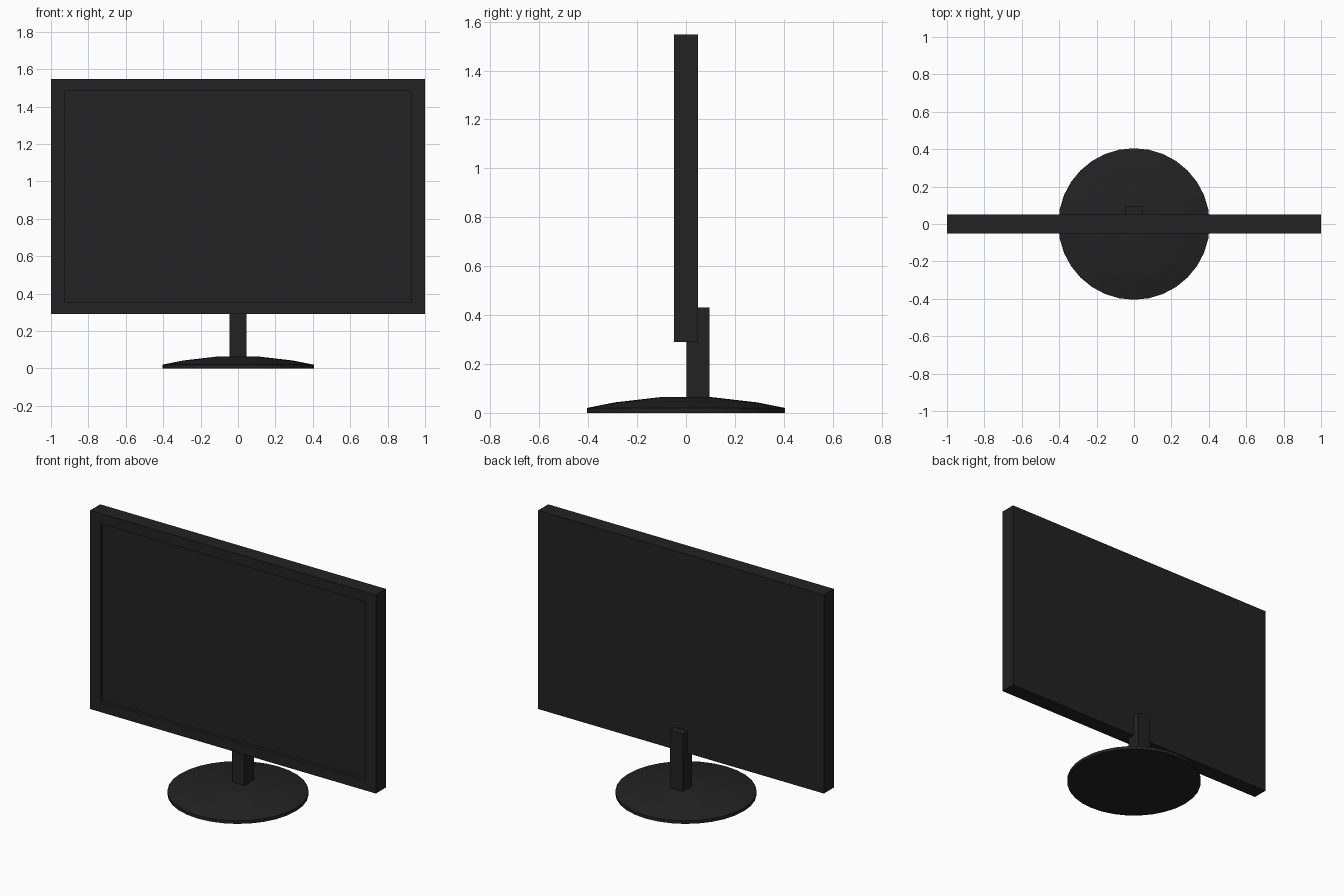
import bpy, bmesh, math
from mathutils import Matrix, Vector

if "Cube" in bpy.data.objects:
    bpy.data.objects.remove(bpy.data.objects["Cube"])

black = bpy.data.materials.new("black_plastic")
black.diffuse_color = (0.016, 0.016, 0.016, 1)
black.use_nodes = True
black.node_tree.nodes["Principled BSDF"].inputs["Base Color"].default_value = black.diffuse_color


def finish(name, bm):
    bmesh.ops.recalc_face_normals(bm, faces=bm.faces)
    mesh = bpy.data.meshes.new(name)
    bm.to_mesh(mesh)
    bm.free()
    mesh.materials.append(black)
    obj = bpy.data.objects.new(name, mesh)
    bpy.context.collection.objects.link(obj)
    return obj


def box(lo, hi):
    lo, hi = Vector(lo), Vector(hi)
    bm = bmesh.new()
    bmesh.ops.create_cube(bm, size=1, matrix=Matrix.Translation((lo + hi) / 2)
                          @ Matrix.Diagonal((*(hi - lo), 1)))
    bm.normal_update()
    return bm


# Display panel: slab with a bezel around a recessed screen
bm = box((-1, -0.05, 0.29), (1, 0.05, 1.547))
front = min(bm.faces, key=lambda f: f.calc_center_median().y)
bmesh.ops.inset_region(bm, faces=[front], thickness=0.05)
mid = front.calc_center_median()
for v in front.verts:
    v.co.x = math.copysign(0.928, v.co.x)
    v.co.z = mid.z + math.copysign(0.564, v.co.z - mid.z)
screen = bmesh.ops.extrude_discrete_faces(bm, faces=[front])["faces"][0]
bmesh.ops.translate(bm, verts=screen.verts, vec=(0, 0.02, 0))
finish("display_panel", bm)

# Neck: upright post overlapping the back of the panel
finish("neck", box((-0.045, 0.002, 0.04), (0.045, 0.096, 0.43)))

# Base: shallow domed disc lathed from a profile
bm = bmesh.new()
profile = [(0, 0), (0.405, 0), (0.405, 0.02), (0.29, 0.043), (0.1, 0.065), (0, 0.065)]
verts = [bm.verts.new((r, 0, z)) for r, z in profile]
edges = [bm.edges.new(pair) for pair in zip(verts, verts[1:])]
bmesh.ops.spin(bm, geom=verts + edges, cent=(0, 0, 0), axis=(0, 0, 1),
               angle=math.tau, steps=32, use_merge=True)
bmesh.ops.remove_doubles(bm, verts=bm.verts, dist=1e-4)
finish("base", bm)
